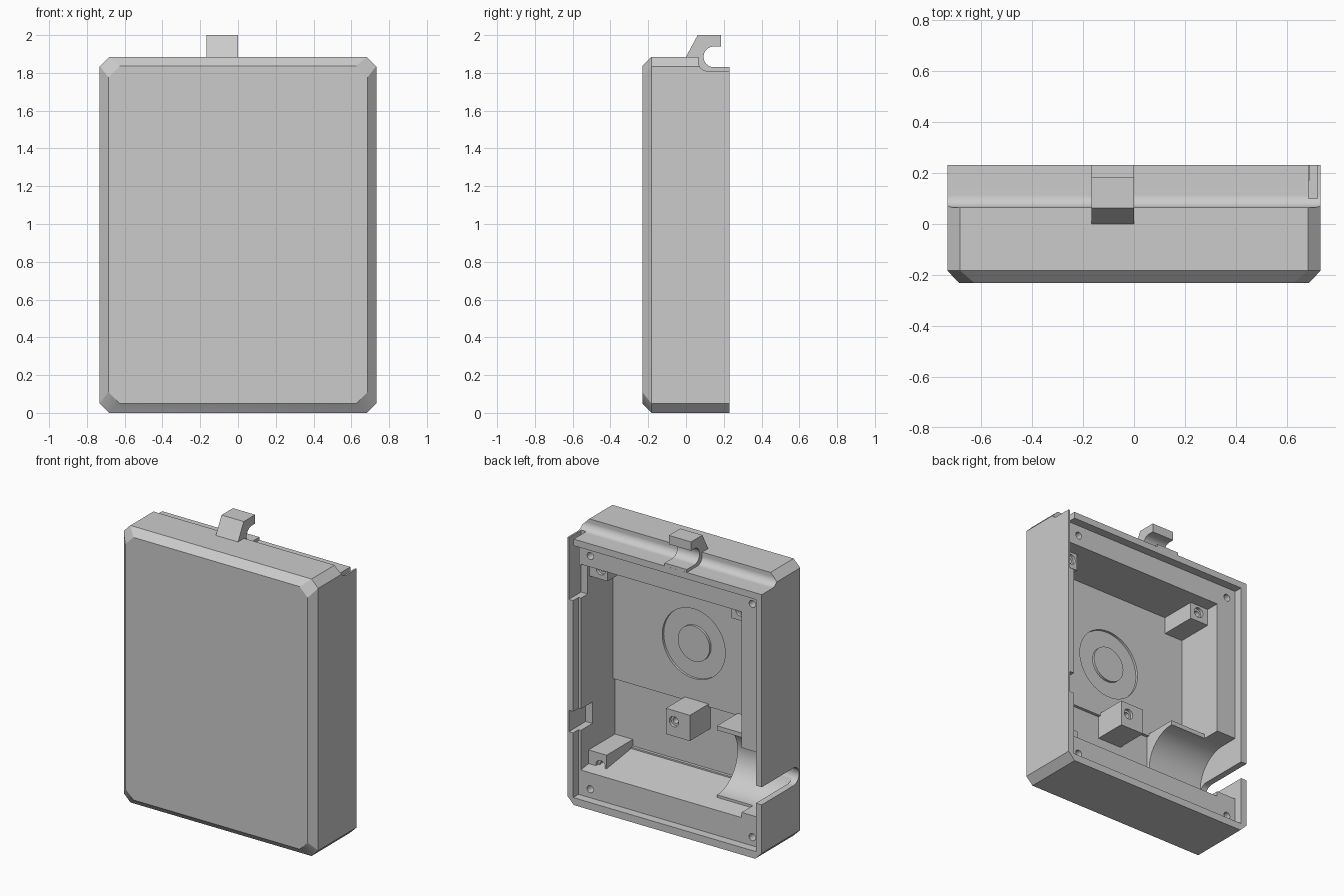
import bpy, bmesh
from math import sin, cos, pi

if "Cube" in bpy.data.objects:
    bpy.data.objects.remove(bpy.data.objects["Cube"], do_unlink=True)

GREY = bpy.data.materials.new("plain grey")
GREY.use_nodes = True
GREY.diffuse_color = (0.6, 0.6, 0.6, 1)
GREY.node_tree.nodes["Principled BSDF"].inputs["Base Color"].default_value = (0.6, 0.6, 0.6, 1)


def loft(name, rings):
    """Closed solid through rings that have equal point counts."""
    bm = bmesh.new()
    loops = [[bm.verts.new(p) for p in ring] for ring in rings]
    n = len(loops[0])
    for a, b in zip(loops, loops[1:]):
        for i in range(n):
            j = (i + 1) % n
            bm.faces.new((a[i], a[j], b[j], b[i]))
    bm.faces.new(loops[0][::-1])
    bm.faces.new(loops[-1])
    bmesh.ops.recalc_face_normals(bm, faces=bm.faces)
    mesh = bpy.data.meshes.new(name)
    bm.to_mesh(mesh)
    bm.free()
    mesh.materials.append(GREY)
    ob = bpy.data.objects.new(name, mesh)
    bpy.context.collection.objects.link(ob)
    return ob


def rect(y, x0, x1, z0, z1):
    return [(x0, y, z0), (x1, y, z0), (x1, y, z1), (x0, y, z1)]


def box(name, x, y, z):
    return loft(name, [rect(v, *x, *z) for v in y])


def prism_x(name, profile, x0, x1):
    return loft(name, [[(x, y, z) for y, z in profile] for x in (x0, x1)])


def arc(cy, cz, r, a0, a1, n=16):
    angles = [(a0 + (a1 - a0) * i / n) * pi / 180 for i in range(n + 1)]
    return [(cy + r * cos(a), cz + r * sin(a)) for a in angles]


def cylinder_y(name, x, z, r, y0, y1, n=48):
    ring = arc(x, z, r, 0, 360, n)[:-1]
    return loft(name, [[(px, y, pz) for px, pz in ring] for y in (y0, y1)])


def cut(target, cutter):
    mod = target.modifiers.new("cut", "BOOLEAN")
    mod.operation = "DIFFERENCE"
    mod.solver = "EXACT"
    mod.object = cutter
    bpy.context.view_layer.objects.active = target
    bpy.context.view_layer.update()
    bpy.ops.object.modifier_apply(modifier=mod.name)
    bpy.data.objects.remove(cutter, do_unlink=True)


def octagon(y, hx, z0, z1, c):
    return [(-hx + c, y, z0), (hx - c, y, z0), (hx, y, z0 + c), (hx, y, z1 - c),
            (hx - c, y, z1), (-hx + c, y, z1), (-hx, y, z1 - c), (-hx, y, z0 + c)]


BACK, LEDGE, FLOOR, DEEP, BASE = 0.231, 0.173, -0.173, -0.193, -0.21

# Shell with chamfered front and corners
shell = loft("case_shell", [octagon(-BACK, 0.686, 0.05, 1.837, 0.06),
                            octagon(-0.183, 0.732, 0, 1.885, 0.05),
                            octagon(BACK, 0.732, 0, 1.885, 0.05)])

# Rounded step along the top back edge
step = [(0.065, 1.95)] + arc(0.115, 1.86, 0.05, 180, 270) + [(0.3, 1.81), (0.3, 1.95)]
cut(shell, prism_x("top_step", step, -0.8, 0.8))

# Lid recess, main cavity and deeper lower floor
cut(shell, box("lid_recess", (-0.688, 0.688), (LEDGE, 0.3), (0.05, 1.765)))
cut(shell, loft("cavity", [rect(FLOOR, -0.54, 0.67, 0.27, 1.62),
                           rect(LEDGE, -0.54, 0.67, 0.22, 1.62),
                           rect(0.2, -0.54, 0.67, 0.22, 1.62)]))
cut(shell, box("lower_floor", (-0.54, 0.67), (DEEP, 0), (0.28, 0.71)))

# Ring groove in the floor
cut(shell, cylinder_y("ring_groove", 0.063, 1.11, 0.237, FLOOR - 0.016, -0.1))
cylinder_y("ring_center", 0.063, 1.11, 0.12, BASE, FLOOR)

# Lid screw holes
for x in (-0.62, 0.6):
    for z in (0.108, 1.695):
        cut(shell, cylinder_y("lid_hole", x, z, 0.024, 0.08, 0.2, 24))

# Side wall slots, open to the inside and the back
cut(shell, box("upper_slot", (0.684, 0.72), (0.1, 0.3), (1.39, 1.9)))
cut(shell, box("upper_slot_opening", (0.6, 0.7), (0.1, 0.3), (1.39, 1.61)))
cut(shell, box("lower_slot", (0.6, 0.72), (0.05, 0.3), (0.49, 0.635)))


# Cable saddle and outlet
def saddle_cutter():
    profile = [(0.3, 0.695)] + arc(0.05, 0.475, 0.22, 90, 270, 32) + [(0.3, 0.255)]
    return prism_x("saddle_cutter", profile, -0.688, -0.2)


cradle = box("cable_cradle", (-0.56, -0.268), (BASE, 0.05), (0.2, 0.725))
cut(cradle, saddle_cutter())
cut(shell, saddle_cutter())
outlet = arc(-0.11, 0.44, 0.06, 90, 270) + [(0.3, 0.38), (0.3, 0.5)]
cut(shell, prism_x("cable_outlet", outlet, -0.8, -0.6))

# Screw posts: x range, z range, back height, hole position
POSTS = {
    "post_upper_left": ((0.535, 0.68), (1.505, 1.64), 0.08, (0.585, 1.57)),
    "post_upper_right": ((-0.56, -0.4), (1.505, 1.64), 0.08, (-0.465, 1.57)),
    "post_lower_left": ((0.535, 0.68), (0.18, 0.325), 0.09, (0.58, 0.242)),
    "post_middle": ((-0.05, 0.13), (0.555, 0.73), 0.03, (0.07, 0.655)),
}
for name, (xs, zs, top, hole) in POSTS.items():
    post = box(name, xs, (BASE, top), zs)
    cut(post, cylinder_y("post_hole", *hole, 0.035, top - 0.02, 0.2, 24))
    cut(post, cylinder_y("post_bore", *hole, 0.02, top - 0.1, 0.2, 24))

# Hook on the top edge
hook = [(0, 1.885), (0.062, 2.0), (0.184, 2.0), (0.184, 1.94)]
hook += arc(0.148, 1.885, 0.055, 90, 270, 24)
hook += [(0.2305, 1.83), (0.2305, 1.8), (0.03, 1.8)]
prism_x("hook", hook, -0.167, 0)

# Smooth the curved faces, keep the edges sharp
for ob in bpy.context.collection.objects:
    if ob.type == "MESH":
        bpy.ops.object.select_all(action="DESELECT")
        ob.select_set(True)
        bpy.context.view_layer.objects.active = ob
        bpy.ops.object.shade_smooth_by_angle(angle=pi / 6)
